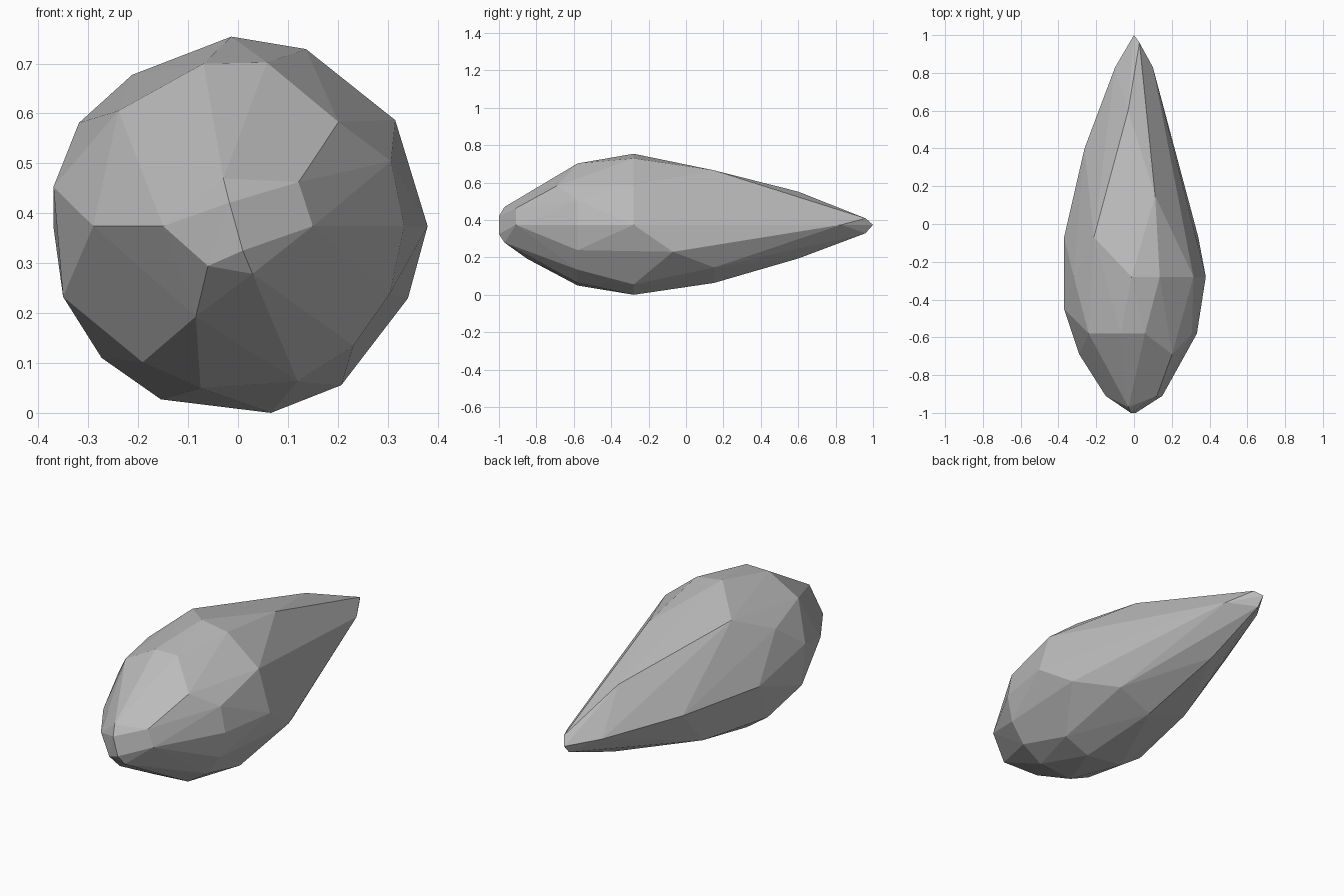
import bpy
import bmesh
from math import cos, sin, radians

default_cube = bpy.data.objects.get("Cube")
if default_cube:
    bpy.data.objects.remove(default_cube, do_unlink=True)

AXIS_HEIGHT = 0.38

# Stations along the teardrop: position, radius, angles of the facet corners
STATIONS = [
    # blunt nose
    (-1.0, 0.05, (110, -79)),
    (-0.97, 0.1, (107, -73, -127)),
    (-0.91, 0.15, (180, 36, 0)),
    (-0.85, 0.2, (-115,)),
    # shoulder
    (-0.69, 0.29, (180, 46)),
    (-0.58, 0.333, (136, 102, 80, 23, 0, -24, -46, -69, -103, -125)),
    # widest part
    (-0.45, 0.378, (168, -158)),
    (-0.28, 0.38, (147, 92, 69, 34, 0, -57, -80, -114, -136)),
    (-0.07, 0.37, (180, 125, -23)),
    # tapering tail
    (0.15, 0.312, (69, -47, -85, -130)),
    (0.4, 0.262, (180,)),
    (0.6, 0.18, (100, -90)),
    (0.83, 0.1, (180, 0)),
    (0.96, 0.045, (50, -90)),
    (1.0, 0.0, (0,)),
]


def make_material(name, colour):
    material = bpy.data.materials.new(name)
    material.use_nodes = True
    material.diffuse_color = colour
    shader = material.node_tree.nodes["Principled BSDF"]
    shader.inputs["Base Color"].default_value = colour
    shader.inputs["Roughness"].default_value = 0.9
    return material


def add_station(bm, position, radius, angles):
    for angle in angles:
        turn = radians(angle)
        bm.verts.new((radius * cos(turn), position,
                      AXIS_HEIGHT + radius * sin(turn)))


# Faceted rock: wrap a skin of flat faces around all the stations
bm = bmesh.new()
for station in STATIONS:
    add_station(bm, *station)
hull = bmesh.ops.convex_hull(bm, input=bm.verts)
loose = [v for v in bm.verts if not v.link_faces]
bmesh.ops.delete(bm, geom=loose, context='VERTS')

# Merge nearly flat neighbours into larger facets
bmesh.ops.dissolve_limit(bm, angle_limit=radians(2),
                         verts=bm.verts, edges=bm.edges)
bmesh.ops.recalc_face_normals(bm, faces=bm.faces)

# Rest the lowest corner on the ground
lowest = min(v.co.z for v in bm.verts)
bmesh.ops.translate(bm, verts=bm.verts, vec=(0, 0, -lowest))

mesh = bpy.data.meshes.new("teardrop_rock")
bm.to_mesh(mesh)
bm.free()
mesh.materials.append(make_material("stone_grey", (0.5, 0.5, 0.5, 1.0)))
rock = bpy.data.objects.new("teardrop_rock", mesh)
bpy.context.collection.objects.link(rock)
